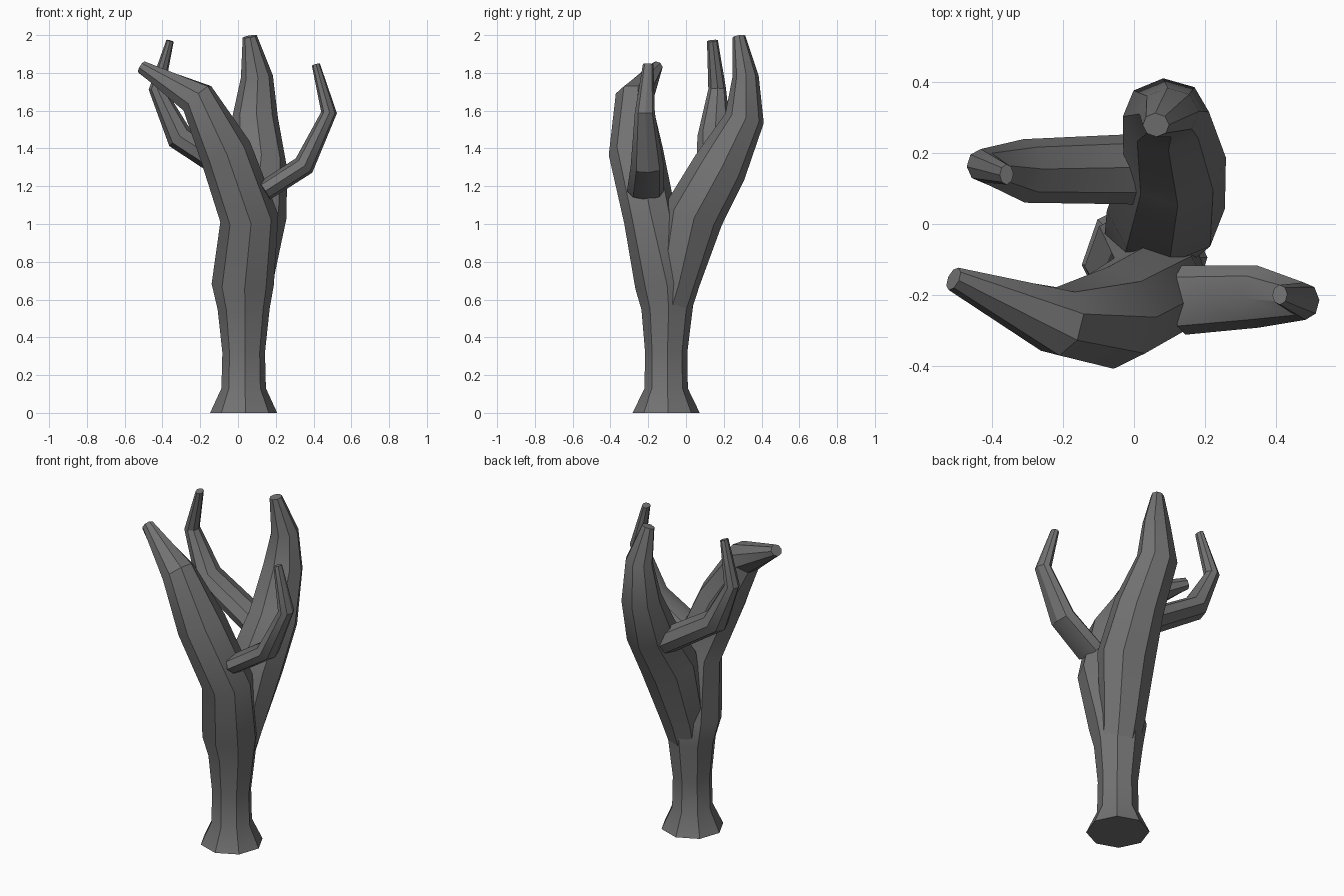
import bpy
import math
from mathutils import Vector

old = bpy.data.objects.get("Cube")
if old:
    bpy.data.objects.remove(old, do_unlink=True)

bark = bpy.data.materials.new("dark_grey_bark")
bark.use_nodes = True
bark.diffuse_color = (0.17, 0.17, 0.17, 1)
bark.node_tree.nodes["Principled BSDF"].inputs["Base Color"].default_value = bark.diffuse_color

SIDES = 8


def limb(name, side, rings):
    """Tapered eight-sided tube; each ring is (centre, radius along side, other radius)."""
    centres = [Vector(r[0]) for r in rings]
    verts, faces = [], []
    for i, (_, ru, rv) in enumerate(rings):
        # Tilt each ring halfway between its neighbouring segments
        tangent = Vector()
        if i > 0:
            tangent += (centres[i] - centres[i - 1]).normalized()
        if i < len(rings) - 1:
            tangent += (centres[i + 1] - centres[i]).normalized()
        tangent.normalize()
        u = Vector(side)
        u = (u - tangent * u.dot(tangent)).normalized()
        v = tangent.cross(u)
        for k in range(SIDES):
            a = math.tau * k / SIDES + 0.06
            verts.append(centres[i] + u * ru * math.cos(a) + v * rv * math.sin(a))
    for i in range(len(rings) - 1):
        for k in range(SIDES):
            a, b = i * SIDES + k, i * SIDES + (k + 1) % SIDES
            faces.append((a, b, b + SIDES, a + SIDES))
    faces.append(tuple(reversed(range(SIDES))))
    faces.append(tuple(range(len(verts) - SIDES, len(verts))))
    mesh = bpy.data.meshes.new(name)
    mesh.from_pydata(verts, [], faces)
    mesh.materials.append(bark)
    obj = bpy.data.objects.new(name, mesh)
    bpy.context.collection.objects.link(obj)
    bpy.ops.object.select_all(action="DESELECT")
    obj.select_set(True)
    bpy.context.view_layer.objects.active = obj
    bpy.ops.object.shade_smooth_by_angle(angle=math.radians(30))
    return obj


# Flared trunk that bends into the front limb
limb("trunk_and_front_limb", (1, 0, 0), [
    ((0.03, -0.105, 0), 0.178, 0.178),
    ((0.03, -0.105, 0.13), 0.118, 0.115),
    ((0.03, -0.105, 0.32), 0.113, 0.112),
    ((0.03, -0.1, 0.55), 0.138, 0.136),
    ((0.025, -0.11, 0.68), 0.165, 0.16),
    ((0.06, -0.19, 1.03), 0.155, 0.14),
    ((-0.065, -0.265, 1.38), 0.14, 0.145),
    ((-0.215, -0.275, 1.665), 0.1, 0.1),
    ((-0.51, -0.155, 1.83), 0.036, 0.033),
])

# Back limb growing out of the trunk
limb("back_limb", (1, 0, 0), [
    ((0.04, -0.09, 0.53), 0.11, 0.11),
    ((0.05, -0.04, 0.7), 0.135, 0.115),
    ((0.09, 0.04, 1.05), 0.168, 0.16),
    ((0.115, 0.18, 1.3), 0.145, 0.145),
    ((0.09, 0.31, 1.56), 0.122, 0.105),
    ((0.1, 0.315, 1.78), 0.085, 0.07),
    ((0.062, 0.28, 1.993), 0.038, 0.034),
])

# Flattened side branches, wide along y
limb("right_branch", (0, 1, 0), [
    ((0.02, 0.155, 1.25), 0.1, 0.075),
    ((-0.31, 0.15, 1.46), 0.09, 0.072),
    ((-0.43, 0.165, 1.715), 0.047, 0.043),
    ((-0.36, 0.14, 1.97), 0.029, 0.02),
])
limb("left_branch", (0, 1, 0), [
    ((0.14, -0.215, 1.175), 0.098, 0.055),
    ((0.35, -0.205, 1.31), 0.088, 0.058),
    ((0.482, -0.218, 1.59), 0.053, 0.042),
    ((0.412, -0.2, 1.845), 0.028, 0.022),
])
